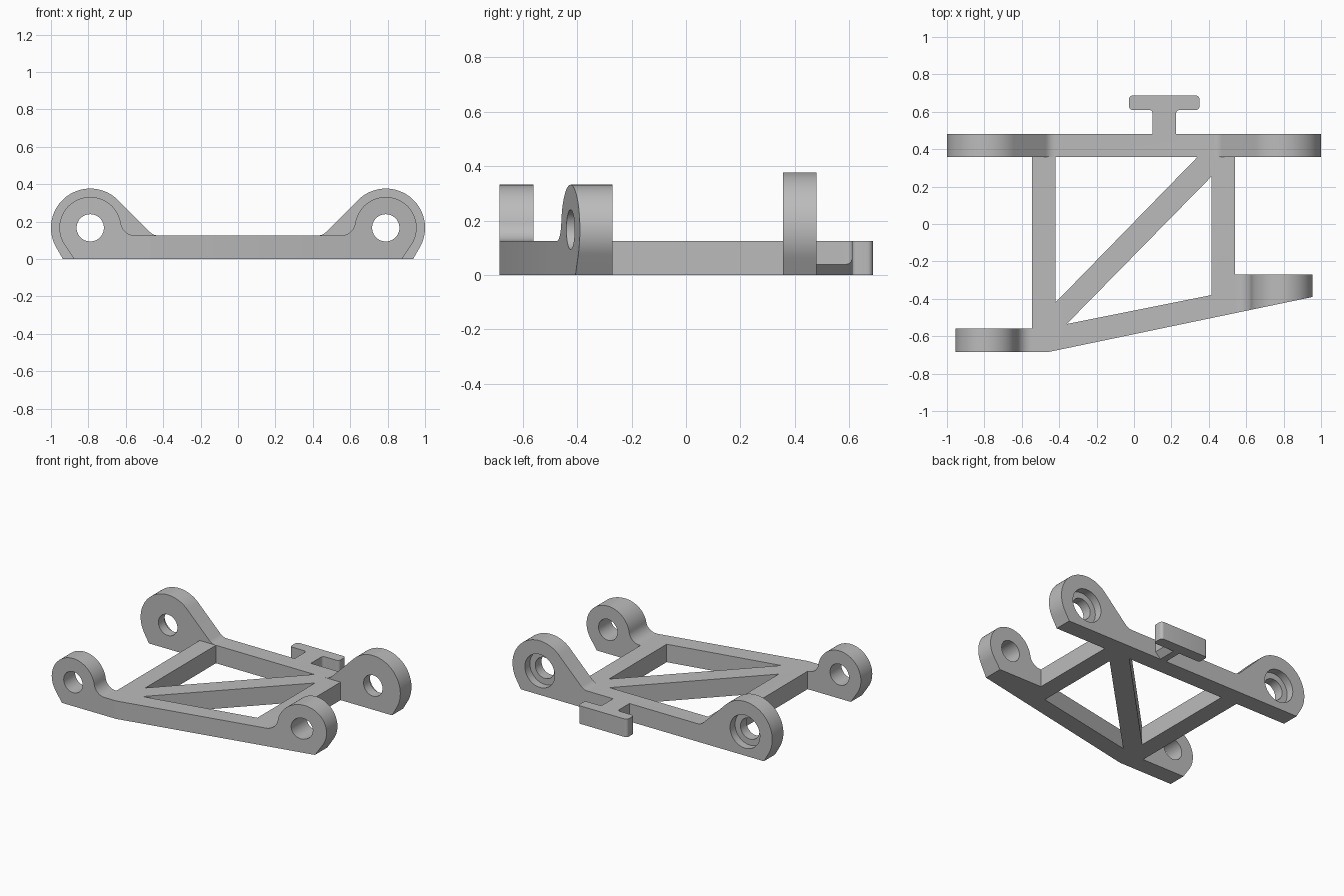
import bpy, bmesh
from math import sin, cos, atan2, acos, hypot, radians, pi

cube = bpy.data.objects.get("Cube")
if cube:
    bpy.data.objects.remove(cube, do_unlink=True)

grey = bpy.data.materials.new("mid_grey")
grey.use_nodes = True
grey.diffuse_color = (0.5, 0.5, 0.5, 1)
grey.node_tree.nodes["Principled BSDF"].inputs["Base Color"].default_value = grey.diffuse_color

THICK = 0.125            # height of the flat frame
EYE_X, EYE_Z = 0.79, 0.167
HOLE_R, BORE_R = 0.073, 0.115
BACK, FRONT = 0.48, 0.357   # faces of the rear arm


def prism(name, pts, lo, hi, upright=False):
    """Extrude a plan (x, y) along z, or an upright profile (x, z) along y."""
    bm = bmesh.new()
    rings = [[bm.verts.new((a, d, b) if upright else (a, b, d)) for a, b in pts]
             for d in (lo, hi)]
    bm.faces.new(rings[0])
    bm.faces.new(rings[1])
    n = len(pts)
    for i in range(n):
        j = (i + 1) % n
        bm.faces.new((rings[0][i], rings[0][j], rings[1][j], rings[1][i]))
    bmesh.ops.recalc_face_normals(bm, faces=bm.faces)
    mesh = bpy.data.meshes.new(name)
    bm.to_mesh(mesh)
    bm.free()
    mesh.materials.append(grey)
    obj = bpy.data.objects.new(name, mesh)
    bpy.context.collection.objects.link(obj)
    return obj


def combine(target, tool, operation):
    """Apply a boolean and remove the tool."""
    mod = target.modifiers.new("join", 'BOOLEAN')
    mod.operation, mod.object, mod.solver = operation, tool, 'EXACT'
    bpy.context.view_layer.objects.active = target
    bpy.ops.object.modifier_apply(modifier=mod.name)
    bpy.data.objects.remove(tool, do_unlink=True)


def arc(cx, cy, r, start, end, steps):
    return [(cx + r * cos(start + (end - start) * i / steps),
             cy + r * sin(start + (end - start) * i / steps)) for i in range(steps + 1)]


def rounded(corners, r):
    """Round every right-angled corner of an outline with radius r."""
    out, n = [], len(corners)
    for i, (x, y) in enumerate(corners):
        (px, py), (nx, ny) = corners[i - 1], corners[(i + 1) % n]
        ux, uy = (px - x) / hypot(px - x, py - y), (py - y) / hypot(px - x, py - y)
        vx, vy = (nx - x) / hypot(nx - x, ny - y), (ny - y) / hypot(nx - x, ny - y)
        for k in range(7):
            a = k * pi / 12
            out.append((x + r * (ux * (1 - sin(a)) + vx * (1 - cos(a))),
                        y + r * (uy * (1 - sin(a)) + vy * (1 - cos(a)))))
    return out


def eye_arc(r, foot_x, end):
    """Outer edge of a left eye: foot on the ground, tangent line, then the arc."""
    dx, dz = foot_x + EYE_X, -EYE_Z
    start = atan2(dz, dx) % (2 * pi) - acos(r / hypot(dx, dz))
    return [(foot_x, 0)] + arc(-EYE_X, EYE_Z, r, start, end, 40)


def mirror(pts):
    return [(-x, z) for x, z in reversed(pts)]


# Flat frame with two triangular windows
frame = prism("bracket_frame", [(-.545, -.685), (-.46, -.685), (.54, -.4765),
                                (.54, .42), (-.545, .42)], 0, THICK)
for window in ([(-.42, -.42), (-.42, .4), (.38, .4)],
               [(-.36, -.535), (.415, -.38), (.415, .255)]):
    combine(frame, prism("window_cutter", window, -.1, .3), 'DIFFERENCE')

# Rear arm with an eye at each end and sloped shoulders
R = 0.21
shoulder = -EYE_X + R * cos(pi / 4) + EYE_Z + R * sin(pi / 4) - THICK
fillet = 0.07
half = eye_arc(R, -.936, pi / 4) + arc(shoulder + fillet * (2 ** .5 - 1), THICK + fillet,
                                       fillet, radians(225), radians(270), 8)
rear_arm = prism("rear_arm", half + mirror(half), FRONT, BACK, True)

# Front eyes with concave roots
r, fillet = 0.165, 0.08
dz = THICK + fillet - EYE_Z
dx = ((r + fillet) ** 2 - dz ** 2) ** .5
touch = atan2(dz, dx)
lug = eye_arc(r, -.877, touch) + arc(dx - EYE_X, THICK + fillet, fillet,
                                     pi + touch, 1.5 * pi, 12)
lug += [(-.48, THICK), (-.48, 0)]
right_eye = prism("right_front_eye", lug, -.685, -.56, True)
left_eye = prism("left_front_eye", mirror(lug), -.65, -.27, True)
slant = prism("slant_cutter", [(-.46, -.685), (-.46, -1), (1.2, -1), (1.2, -.339)], -.1, .6)
combine(left_eye, slant, 'DIFFERENCE')

# T-shaped rear tab, stem chamfered underneath
tab_plan = [(.1, .44), (.1, .61), (-.027, .61), (-.027, .687),
            (.35, .687), (.35, .61), (.225, .61), (.225, .44)]
tab = prism("rear_tab", rounded(tab_plan, .02), 0, THICK)
for side in (-1, 1):
    mid = .1625
    wedge = [(mid + side * .0225, -.001), (mid + side * .1025, .08), (mid + side * .1025, -.001)]
    combine(tab, prism("chamfer_cutter", wedge, BACK, .61, True), 'DIFFERENCE')

for part in (rear_arm, right_eye, left_eye, tab):
    combine(frame, part, 'UNION')

# Small fillets where the tab stem meets the arm are left crisp; drill the eyes
for x in (-EYE_X, EYE_X):
    hole = arc(x, EYE_Z, HOLE_R, 0, 2 * pi, 40)[:-1]
    combine(frame, prism("hole_cutter", hole, -1, 1, True), 'DIFFERENCE')
    bore = arc(x, EYE_Z, BORE_R, 0, 2 * pi, 40)[:-1]
    combine(frame, prism("bore_cutter", bore, BACK - .055, 1, True), 'DIFFERENCE')

# Smooth the curved walls, keep the edges sharp
bpy.ops.object.select_all(action='DESELECT')
frame.select_set(True)
bpy.context.view_layer.objects.active = frame
bpy.ops.object.shade_smooth_by_angle(angle=radians(25))
